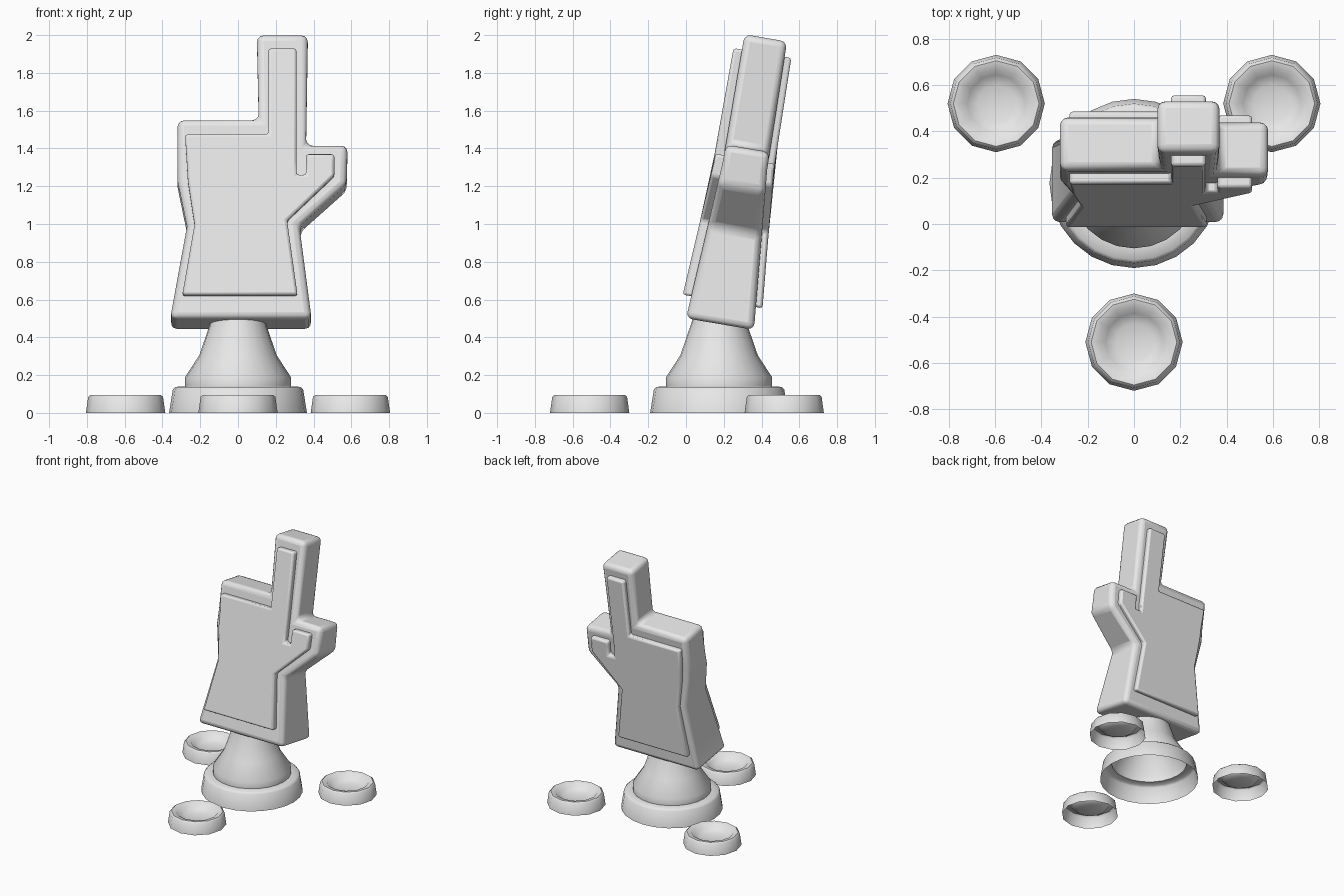
import bpy, bmesh, math
from mathutils import Vector

if "Cube" in bpy.data.objects:
    bpy.data.objects.remove(bpy.data.objects["Cube"])

grey = bpy.data.materials.new("light_grey")
grey.diffuse_color = (0.8, 0.8, 0.8, 1)
grey.use_nodes = True
grey.node_tree.nodes["Principled BSDF"].inputs["Base Color"].default_value = grey.diffuse_color

BEND_Z = 1.31  # height where the hand's thickness taper changes


def finish(name, bm, bevel=0, segments=2, angle=35):
    me = bpy.data.meshes.new(name)
    bm.to_mesh(me)
    bm.free()
    ob = bpy.data.objects.new(name, me)
    bpy.context.collection.objects.link(ob)
    me.materials.append(grey)
    if bevel:
        mod = ob.modifiers.new("rounded_edges", 'BEVEL')
        mod.width = bevel
        mod.segments = segments
        mod.limit_method = 'ANGLE'
        mod.angle_limit = math.radians(35)
        mod.use_clamp_overlap = False
    bpy.ops.object.select_all(action='DESELECT')
    ob.select_set(True)
    bpy.context.view_layer.objects.active = ob
    bpy.ops.object.shade_smooth_by_angle(angle=math.radians(angle))
    return ob


def taper(z, low, mid, high):
    # piecewise linear depth along the leaning hand
    if z < BEND_Z:
        return low + (mid - low) * (z - 0.47) / (BEND_Z - 0.47)
    return mid + (high - mid) * (z - BEND_Z) / (1.985 - BEND_Z)


def leaning_slab(name, outline, front_out, back_out, bevel, segments):
    bm = bmesh.new()
    bm.faces.new([bm.verts.new((x, 0, z)) for x, z in outline])
    bmesh.ops.bisect_plane(bm, geom=bm.verts[:] + bm.edges[:] + bm.faces[:],
                           plane_co=(0, 0, BEND_Z), plane_no=(0, 0, 1))
    front = bm.verts[:]
    ext = bmesh.ops.extrude_face_region(bm, geom=bm.faces[:], use_keep_orig=True)
    back = [v for v in ext['geom'] if isinstance(v, bmesh.types.BMVert)]
    for verts, side in ((front, -1), (back, 1)):
        for v in verts:
            z = v.co.z
            f = taper(z, 0.0, 0.195, 0.31) - front_out
            b = taper(z, 0.36, 0.43, 0.535) + back_out
            v.co.y = f if side < 0 else b
            v.co.z = z - 0.17 * side * (b - f) / 2
    bmesh.ops.recalc_face_normals(bm, faces=bm.faces[:])
    return finish(name, bm, bevel, segments)


def lathe(name, profile, sides, centre, angle):
    bm = bmesh.new()
    rings = []
    for r, z in profile:
        if r == 0:
            rings.append([bm.verts.new((centre[0], centre[1], z))] * sides)
        else:
            rings.append([bm.verts.new((centre[0] + r * math.cos(math.tau * i / sides),
                                        centre[1] + r * math.sin(math.tau * i / sides), z))
                          for i in range(sides)])
    for lower, upper in zip(rings, rings[1:]):
        for i in range(sides):
            j = (i + 1) % sides
            corners = [lower[i], lower[j], upper[j], upper[i]]
            bm.faces.new(list(dict.fromkeys(corners)))
    return finish(name, bm, angle=angle)


# Hand body with raised finger and thumb
leaning_slab("hand", [
    (-0.36, 0.47), (0.39, 0.47), (0.325, 0.97), (0.575, 1.19), (0.58, 1.40),
    (0.36, 1.40), (0.37, 1.985), (0.10, 1.985), (0.11, 1.535), (-0.32, 1.535),
    (-0.32, 1.21), (-0.27, 0.97)], 0, 0, 0.035, 3)

# Raised palm and back panel, showing on both faces of the hand
leaning_slab("hand_panel", [
    (-0.295, 0.59), (0.315, 0.59), (0.26, 0.99), (0.51, 1.23), (0.51, 1.345),
    (0.36, 1.345), (0.36, 1.235), (0.31, 1.235), (0.31, 1.905), (0.16, 1.905),
    (0.16, 1.45), (-0.28, 1.45), (-0.265, 1.2), (-0.23, 0.97)], 0.045, 0.035, 0.014, 2)

# Hollow stand under the hand
lathe("stand", [(0.365, 0), (0.345, 0.125), (0.33, 0.138), (0.28, 0.14), (0.28, 0.19),
                (0.205, 0.305), (0.145, 0.48), (0.13, 0.53)], 24, (0, 0.175), 40)

# Three loose dishes around the stand
for n, centre in enumerate([(-0.595, 0.52), (0.595, 0.52), (0, -0.51)]):
    lathe(f"dish_{n + 1}", [(0.21, 0), (0.198, 0.085), (0.185, 0.096), (0.15, 0.09),
                            (0.125, 0.06), (0.08, 0.045), (0, 0.04)], 12, centre, 50)
